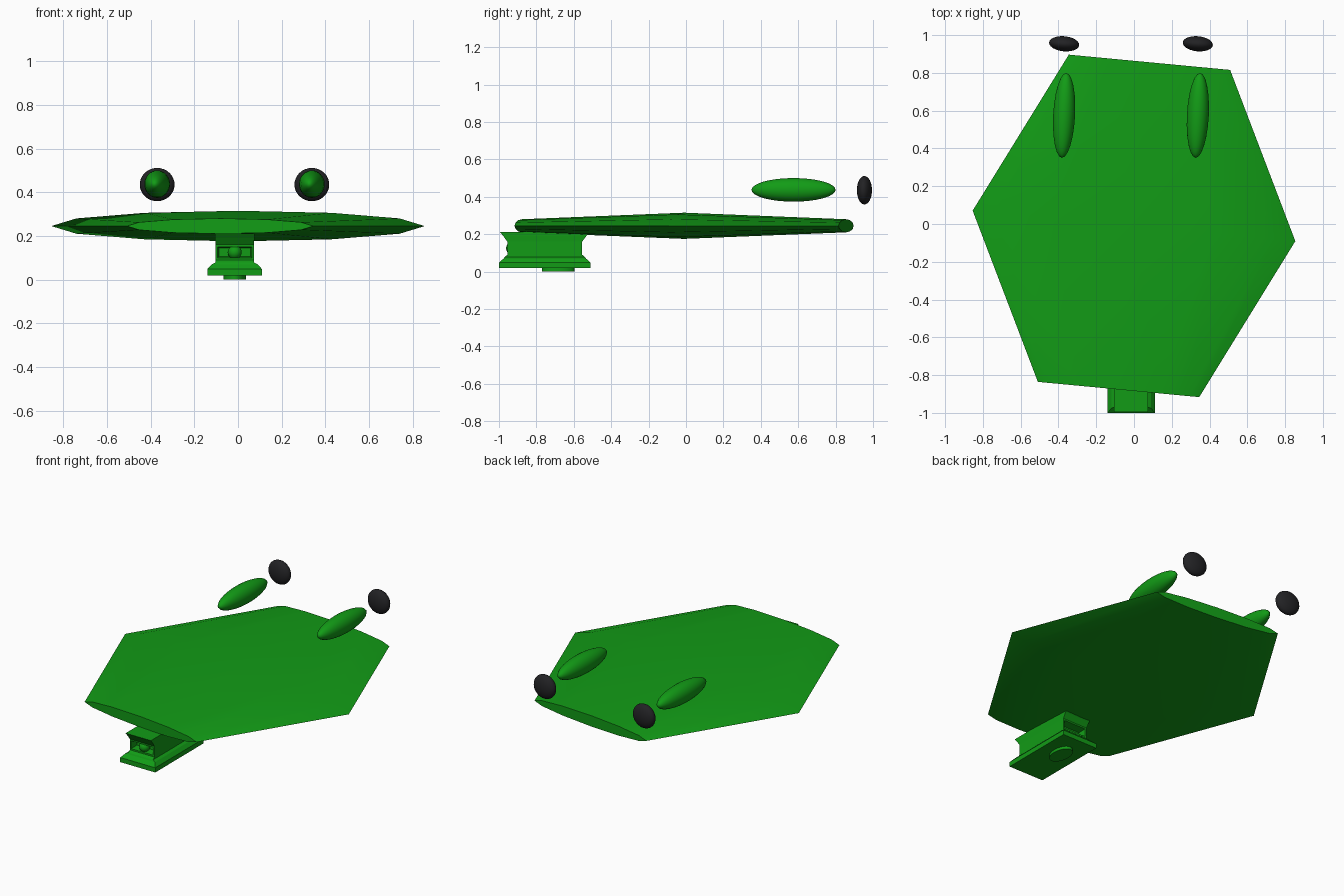
import bpy, bmesh
from math import cos, sin, pi, radians

if "Cube" in bpy.data.objects:
    bpy.data.objects.remove(bpy.data.objects["Cube"])


def material(name, rgb):
    m = bpy.data.materials.new(name)
    m.use_nodes = True
    m.diffuse_color = (*rgb, 1)
    m.node_tree.nodes["Principled BSDF"].inputs["Base Color"].default_value = (*rgb, 1)
    return m


green = material("leaf green", (0.006, 0.33, 0.008))
black = material("soft black", (0.016, 0.016, 0.018))
TURN = radians(-5.4)


def finish(obj, mat, smooth=True):
    obj.data.materials.append(mat)
    bpy.ops.object.select_all(action="DESELECT")
    obj.select_set(True)
    bpy.context.view_layer.objects.active = obj
    if smooth:
        bpy.ops.object.shade_smooth_by_angle(angle=radians(35))
    return obj


def loft(name, rings, mat, edit=None, smooth=True):
    """Skin a list of equal-length point rings and cap both ends."""
    bm = bmesh.new()
    loops = [[bm.verts.new(p) for p in ring] for ring in rings]
    n = len(loops[0])
    for a, b in zip(loops, loops[1:]):
        for i in range(n):
            j = (i + 1) % n
            bm.faces.new((a[i], a[j], b[j], b[i]))
    bm.faces.new(loops[0])
    bm.faces.new(loops[-1])
    bmesh.ops.recalc_face_normals(bm, faces=bm.faces)
    if edit:
        edit(bm)
    mesh = bpy.data.meshes.new(name)
    bm.to_mesh(mesh)
    bm.free()
    obj = bpy.data.objects.new(name, mesh)
    bpy.context.collection.objects.link(obj)
    return finish(obj, mat, smooth)


def ellipsoid(name, centre, radii, mat, turn=0, segments=24, rings=16):
    bpy.ops.mesh.primitive_uv_sphere_add(segments=segments, ring_count=rings,
                                         radius=1, location=centre)
    obj = bpy.context.object
    obj.name = name
    obj.scale = radii
    obj.rotation_euler.z = turn
    return finish(obj, mat)


# Hexagonal saucer: a flat lens ring tapering to half size at both ends
def lens(y, k):
    return [(0.858 * k * cos(i * pi / 6), y, 0.07 * k * sin(i * pi / 6))
            for i in range(12)]


saucer = loft("saucer_body", [lens(-0.87, 0.5), lens(0, 1), lens(0.87, 0.5)], green)
saucer.location = (0, -0.01, 0.245)
saucer.rotation_euler.z = TURN

# Engine pods and the dark discs behind them
for side, x in (("right", -0.37), ("left", 0.338)):
    ellipsoid(side + "_pod", (x, 0.575, 0.437), (0.058, 0.225, 0.063), green, radians(-3))
    ellipsoid(side + "_rear_disc", (x, 0.954, 0.435), (0.08, 0.04, 0.076), black, TURN)

# Waisted lower housing with a pocket in its front and back
CX, CY = -0.015, -0.755


def rectangle(z, hx, hy):
    return [(CX + sx * hx, CY + sy * hy, z)
            for sx, sy in ((-1, -1), (1, -1), (1, 1), (-1, 1))]


def pockets(bm):
    ends = [f for f in bm.faces if abs(f.normal.y) > 0.9
            and 0.1 < f.calc_center_median().z < 0.15]
    for f in ends:
        bmesh.ops.inset_individual(bm, faces=[f], thickness=0.014, depth=0)
        bmesh.ops.inset_individual(bm, faces=[f], thickness=0.008, depth=-0.05)


sections = ((0.018, 0.125, 0.245), (0.048, 0.125, 0.245), (0.07, 0.105, 0.22),
            (0.078, 0.088, 0.215), (0.09, 0.088, 0.2), (0.16, 0.088, 0.2),
            (0.19, 0.09, 0.222), (0.212, 0.09, 0.24))
loft("lower_housing", [rectangle(*s) for s in sections], green, pockets, False)

# Small ball in the front pocket and the round foot underneath
ellipsoid("front_ball", (CX, -0.93, 0.125), (0.032, 0.032, 0.032), green, 0, 16, 10)
bpy.ops.mesh.primitive_cylinder_add(vertices=24, radius=1, depth=2,
                                    location=(CX, -0.682, 0.011))
foot = bpy.context.object
foot.name = "bottom_foot"
foot.scale = (0.052, 0.087, 0.011)
finish(foot, green)
